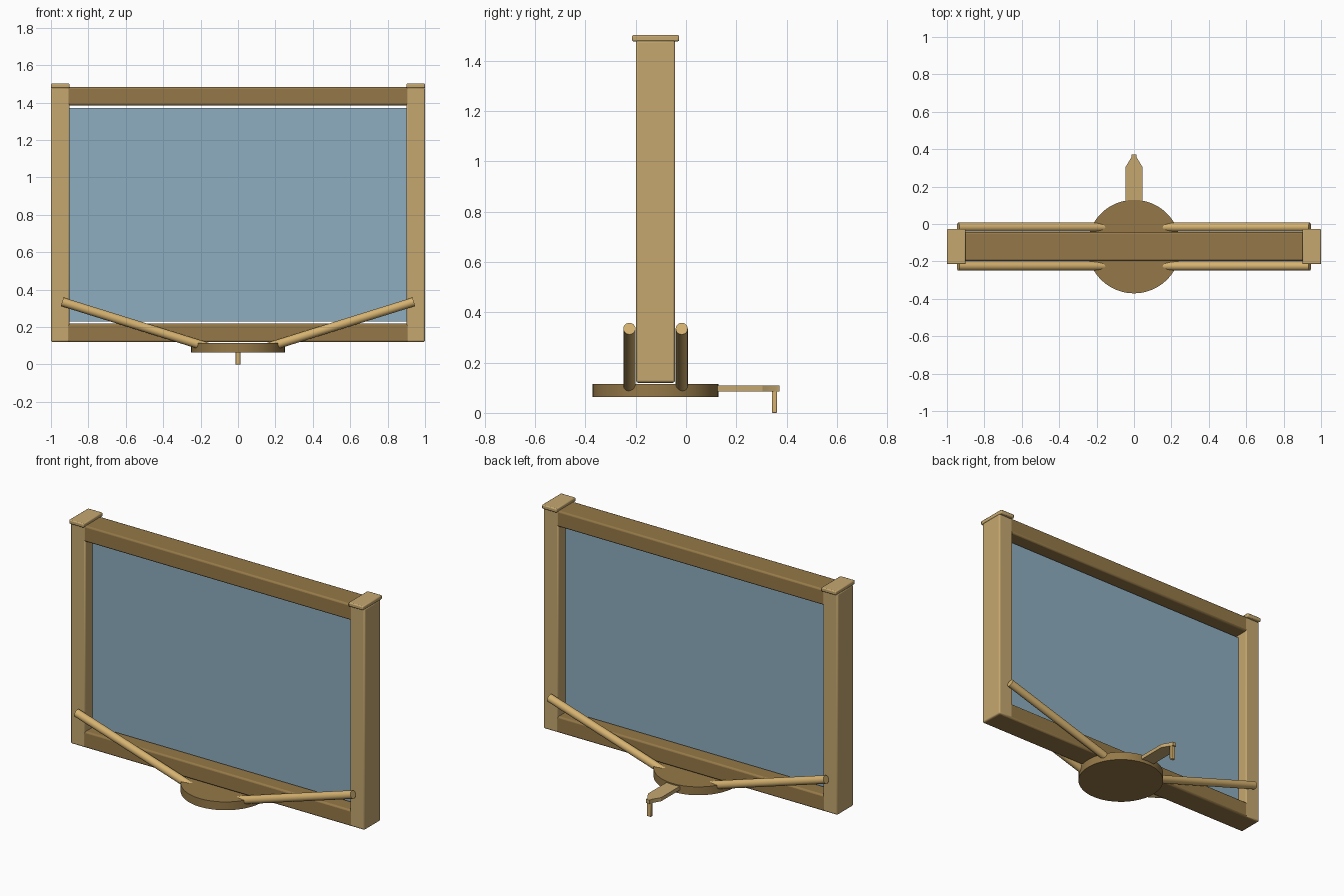
import bpy, bmesh, math
from mathutils import Vector

if "Cube" in bpy.data.objects:
    bpy.data.objects.remove(bpy.data.objects["Cube"])

YC = -0.121  # centre plane of the frame


def material(name, rgb):
    m = bpy.data.materials.new(name)
    m.diffuse_color = (*rgb, 1)
    m.use_nodes = True
    m.node_tree.nodes["Principled BSDF"].inputs["Base Color"].default_value = m.diffuse_color
    return m


LIGHT = material("light_wood", (0.56, 0.39, 0.16))
DARK = material("dark_wood", (0.30, 0.19, 0.065))
HONEY = material("honey_wood", (0.66, 0.44, 0.16))
PANE = material("pane_blue", (0.27, 0.42, 0.53))


def finish(name, bm, mat, bevel=0.0, segments=2):
    bmesh.ops.recalc_face_normals(bm, faces=bm.faces)
    me = bpy.data.meshes.new(name)
    bm.to_mesh(me)
    bm.free()
    ob = bpy.data.objects.new(name, me)
    bpy.context.collection.objects.link(ob)
    me.materials.append(mat)
    if bevel:
        mod = ob.modifiers.new("bevel", 'BEVEL')
        mod.width = bevel
        mod.segments = segments
        mod.limit_method = 'ANGLE'
    bpy.ops.object.select_all(action='DESELECT')
    bpy.context.view_layer.objects.active = ob
    ob.select_set(True)
    bpy.ops.object.shade_smooth_by_angle(angle=math.radians(30))
    return ob


def box(name, lo, hi, mat, bevel=0.0):
    lo, hi = Vector(lo), Vector(hi)
    bm = bmesh.new()
    bmesh.ops.create_cube(bm, size=1)
    for v in bm.verts:
        v.co = (lo + hi) / 2 + v.co * (hi - lo)
    return finish(name, bm, mat, bevel)


def rod(name, a, b, r, mat, sides=24, bevel=0.0):
    a, b = Vector(a), Vector(b)
    bm = bmesh.new()
    bmesh.ops.create_cone(bm, cap_ends=True, segments=sides, radius1=r,
                          radius2=r, depth=(b - a).length)
    bm.transform((b - a).to_track_quat('Z', 'Y').to_matrix().to_4x4())
    bmesh.ops.translate(bm, verts=bm.verts, vec=(a + b) / 2)
    return finish(name, bm, mat, bevel)


# Side posts with caps, and the sloping braces on both faces
for side, s in (("left", -1), ("right", 1)):
    x0, x1 = sorted((s * 0.9, s * 1.0))
    box(f"{side}_post", (x0, YC - 0.078, 0.121), (x1, YC + 0.078, 1.48), LIGHT, 0.008)
    box(f"{side}_post_cap", (x0, YC - 0.094, 1.477), (x1, YC + 0.094, 1.502), LIGHT, 0.006)
    for face, f in (("front", -1), ("back", 1)):
        y = YC + f * 0.104
        rod(f"{side}_{face}_brace", (s * 0.94, y, 0.335), (s * 0.16, y, 0.092),
            0.024, HONEY)

# Top and bottom rails
for name, z0, z1 in (("top_rail", 1.385, 1.483), ("bottom_rail", 0.119, 0.219)):
    box(name, (-0.998, YC - 0.077, z0), (0.998, YC + 0.077, z1), DARK, 0.01)

# Thin pane in the opening
box("pane", (-0.902, YC - 0.006, 0.23), (0.902, YC + 0.006, 1.37), PANE)

# Round base plate
rod("base_plate", (0, YC, 0.064), (0, YC, 0.115), 0.25, DARK, 48)

# Pointed tongue behind the base plate
right = [(0.045, 0.08), (0.045, 0.305), (0.014, 0.357), (0.012, 0.371)]
outline = right + [(-x, y) for x, y in reversed(right)]
bm = bmesh.new()
face = bm.faces.new([bm.verts.new((x, y, 0.085)) for x, y in outline])
ext = bmesh.ops.extrude_face_region(bm, geom=[face])
bmesh.ops.translate(bm, vec=(0, 0, 0.023),
                    verts=[g for g in ext["geom"] if isinstance(g, bmesh.types.BMVert)])
finish("tongue", bm, LIGHT)

# Peg hanging from the tongue tip
box("tongue_peg", (-0.014, 0.342, 0), (0.014, 0.362, 0.1), HONEY, 0.004)
